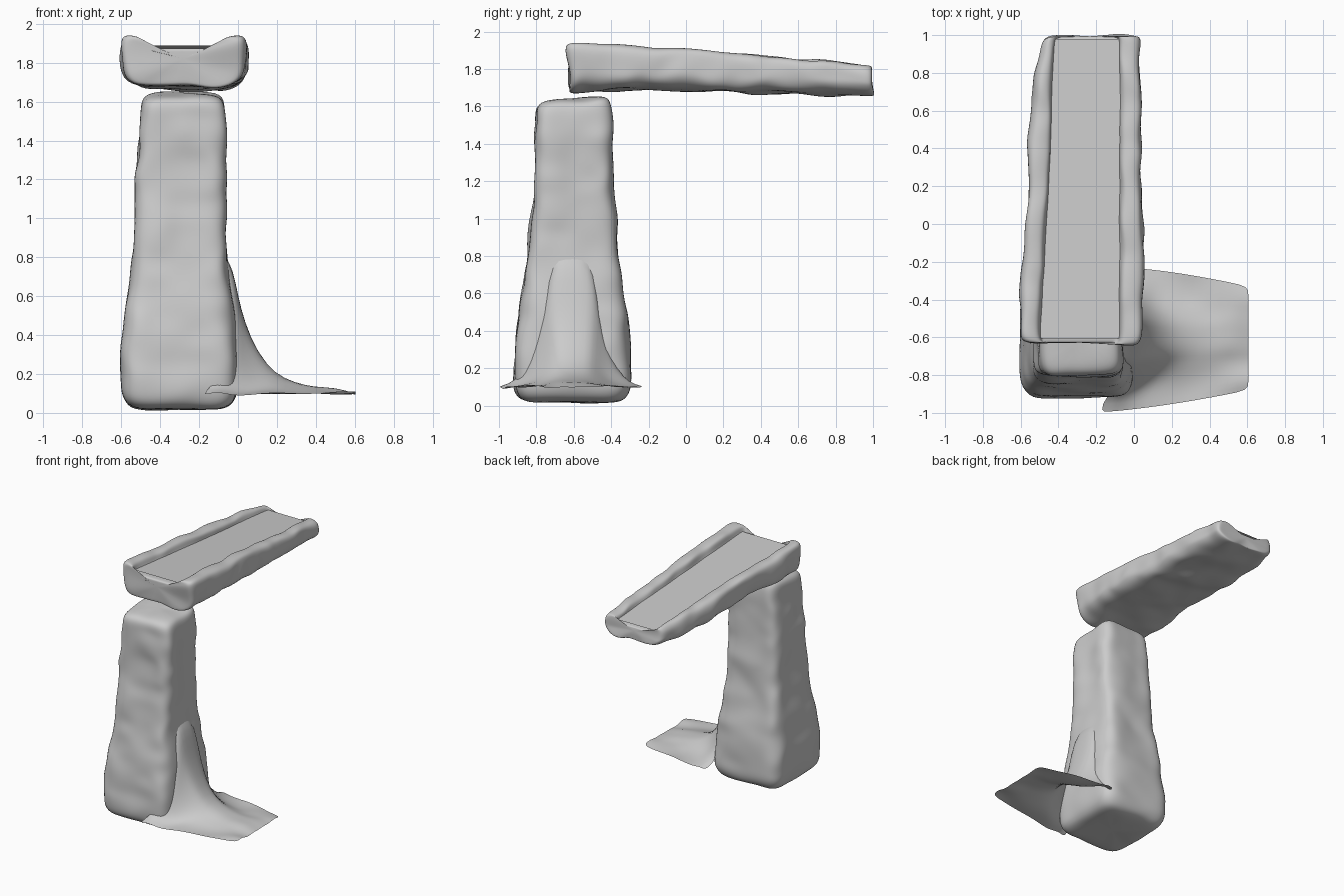
import bpy
from mathutils import Vector, noise

if "Cube" in bpy.data.objects:
    bpy.data.objects.remove(bpy.data.objects["Cube"])


def lookup(table, t):
    """Linear interpolation of a keyed table: first column is the key."""
    for a, b in zip(table, table[1:]):
        if t <= b[0]:
            f = max(0, (t - a[0]) / (b[0] - a[0]))
            return [p + (q - p) * f for p, q in zip(a[1:], b[1:])]
    return table[-1][1:]


def rough(p, amount):
    """Shift a point by smooth noise for a hewn stone look."""
    p = Vector(p)
    return p + amount * (noise.noise_vector(p * 5.5) * .6 + noise.noise_vector(p * 9.3) * .7)


def loft(name, rings, closed=True, levels=2):
    n = len(rings[0])
    verts = [v for r in rings for v in r]
    faces = []
    for i in range(len(rings) - 1):
        for j in range(n if closed else n - 1):
            k = (j + 1) % n
            faces.append((i * n + j, i * n + k, (i + 1) * n + k, (i + 1) * n + j))
    if closed:
        faces.append(tuple(range(n))[::-1])
        faces.append(tuple(range(len(verts) - n, len(verts))))
    me = bpy.data.meshes.new(name)
    me.from_pydata([tuple(v) for v in verts], [], faces)
    ob = bpy.data.objects.new(name, me)
    bpy.context.collection.objects.link(ob)
    me.shade_smooth()
    if levels:
        mod = ob.modifiers.new("smooth", 'SUBSURF')
        mod.levels = mod.render_levels = levels
    return ob


# Tapering stone pillar: z, x min, x max, y min, y max
pillar = [(0.0, -.60, .0, -.925, -.29), (.3, -.605, .0, -.92, -.29),
          (.45, -.59, -.01, -.895, -.315), (.6, -.57, -.04, -.875, -.335),
          (.8, -.54, -.06, -.85, -.36), (1.0, -.53, -.065, -.825, -.375),
          (1.2, -.53, -.065, -.81, -.39), (1.45, -.50, -.055, -.81, -.395),
          (1.65, -.50, -.07, -.81, -.40)]
side = (-.8, -.4, 0, .4, .8)
outline = ([(s, -1) for s in side] + [(1, s) for s in side]
           + [(-s, 1) for s in side] + [(-1, -s) for s in side])
levels = ([(.015, .4), (.018, .78), (.05, .93)]
          + [(.11 + .074 * i, 1) for i in range(20)]
          + [(1.60, .98), (1.64, .86), (1.645, .45)])
rings = []
for z, s in levels:
    x0, x1, y0, y1 = lookup(pillar, z)
    ring = []
    for u, v in outline:
        x = (x0 + x1) / 2 + u * s * (x1 - x0) / 2
        y = (y0 + y1) / 2 + v * s * (y1 - y0) / 2
        tilt = .09 * (y + .57) if z > 1.55 else 0
        ring.append(rough((x, y, z + tilt), .03 if .1 < z < 1.6 else .018))
    rings.append(ring)
loft("pillar", rings)

# Stone slab with raised side rims: y, x min, x max, bottom, rim, floor, inner left, inner right
slab = [(-.63, -.60, .04, 1.68, 1.945, 1.885, -.50, -.075),
        (-.3, -.595, .05, 1.69, 1.92, 1.865, -.48, -.075),
        (.0, -.575, .05, 1.69, 1.905, 1.845, -.465, -.075),
        (.4, -.555, .04, 1.67, 1.87, 1.82, -.445, -.075),
        (.7, -.54, .04, 1.66, 1.845, 1.80, -.435, -.075),
        (1.0, -.49, .03, 1.66, 1.82, 1.78, -.42, -.075)]
stations = ([(-.628, .8), (-.628, .93), (-.605, 1)]
            + [(-.54 + .075 * i, 1) for i in range(20)]
            + [(.965, 1), (.99, .93), (.99, .8)])
rings = []
for y, s in stations:
    xl, xr, zb, zr, zf, il, ir = lookup(slab, y)
    cx, cz, zm = (xl + xr) / 2, (zb + zf) / 2, (zb + zr) / 2
    section = [(ir + (il - ir) * f, zf - .008) for f in (0, .07, .3, .5, .7, .93, 1)]
    section += [(il - .004, zr - .015), (il - .03, zr), (xl + .025, zr),
                (xl, zr - .03), (xl, zm), (xl + .006, zb + .055), (xl + .05, zb + .01)]
    section += [(xl + (xr - xl) * f, zb) for f in (.25, .42, .58, .75)]
    section += [(xr - .05, zb + .01), (xr - .006, zb + .055), (xr, zm), (xr, zr - .03),
                (xr - .025, zr), (ir + .03, zr), (ir + .004, zr - .015)]
    ring = []
    for i, (x, z) in enumerate(section):
        p = (cx + (x - cx) * s, y, cz + (z - cz) * s)
        ring.append(Vector(p) if i < 7 else rough(p, .034 if 10 < i < 22 else .02))
    rings.append(ring)
loft("slab", rings)

# Flat panel set between the rims
panel = []
for y in (-.605, .98):
    xl, xr, zb, zr, zf, il, ir = lookup(slab, y)
    panel.append([(il - .012, y, zf + .006), (ir + .012, y, zf + .006)])
loft("slab_floor", panel, closed=False, levels=0)

# Thin drift sweeping from the pillar to the ground: start y, start z, start x per strip
strips = [(-.995, .09, -.18), (-.91, .13, -.15), (-.86, .22, -.07), (-.79, .38, -.05),
          (-.75, .58, -.05), (-.715, .78, -.06), (-.65, .80, -.06), (-.56, .79, -.06),
          (-.49, .75, -.06), (-.465, .52, -.05), (-.43, .34, -.04), (-.37, .21, -.03),
          (-.30, .12, -.02), (-.235, .09, .0)]
sweep = [(0, 1), (.05, .92), (.09, .72), (.14, .52), (.24, .29), (.38, .14),
         (.52, .07), (.68, .045), (.85, .04), (1, 0)]
rings = []
for i, (y0, z0, x0) in enumerate(strips):
    y1 = -.88 + .55 * i / (len(strips) - 1)
    ring = []
    for fx, fz in sweep:
        f = .4 * fx + .6 * (1 - fz) if 1 < i < 12 else fx ** 1.4
        ring.append((x0 + (.605 - x0) * fx, y0 + (y1 - y0) * f,
                     .1 + (z0 - .1) * fz
                     + .025 * noise.noise(Vector((fx * 6, i * .4, 0)))))
    rings.append(ring)
loft("ground_drift", rings, closed=False, levels=1)
